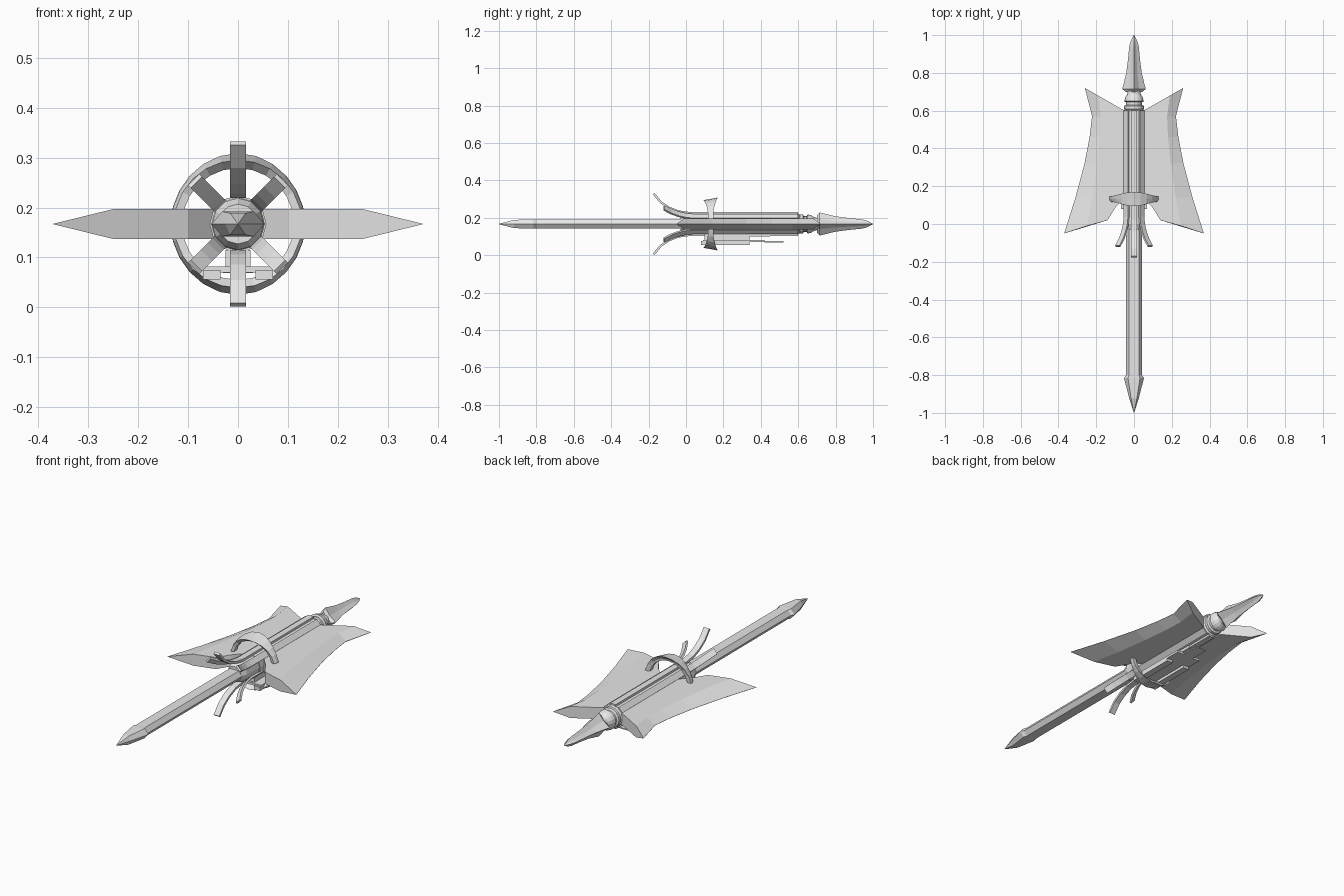
import bpy, bmesh, math
from mathutils import Vector

if "Cube" in bpy.data.objects:
    bpy.data.objects.remove(bpy.data.objects["Cube"])

AXIS = 0.167  # height of the long axis
mat = bpy.data.materials.new("plain_grey")
mat.diffuse_color = (0.8, 0.8, 0.8, 1)
mat.use_nodes = True
mat.node_tree.nodes["Principled BSDF"].inputs["Base Color"].default_value = mat.diffuse_color


def make(name, verts, faces):
    me = bpy.data.meshes.new(name)
    me.from_pydata([Vector(v) for v in verts], [], faces)
    bm = bmesh.new()
    bm.from_mesh(me)
    bmesh.ops.remove_doubles(bm, verts=bm.verts, dist=1e-5)
    bmesh.ops.recalc_face_normals(bm, faces=bm.faces)
    bm.to_mesh(me)
    bm.free()
    me.materials.append(mat)
    ob = bpy.data.objects.new(name, me)
    bpy.context.collection.objects.link(ob)
    return ob


def loft(name, rings, closed=False):
    """Skin a list of equal-length loops, capped unless closed on itself."""
    n, m = len(rings[0]), len(rings)
    faces = []
    for i in range(m if closed else m - 1):
        a, b = i * n, ((i + 1) % m) * n
        faces += [(a + j, a + (j + 1) % n, b + (j + 1) % n, b + j) for j in range(n)]
    if not closed:
        faces += [tuple(range(n)), tuple(range((m - 1) * n, m * n))]
    return make(name, [v for r in rings for v in r], faces)


def lathe(name, profile, sides, valley=1.0):
    """Turn (y, radius) pairs about the long axis; valley < 1 gives a star section."""
    rings = []
    for y, r in profile:
        ring = []
        for k in range(sides):
            a = 2 * math.pi * k / sides
            q = r * (valley if k % 2 else 1)
            ring.append((q * math.cos(a), y, AXIS + q * math.sin(a)))
        rings.append(ring)
    return loft(name, rings)


def box(name, x0, x1, y0, y1, z0, z1):
    return loft(name, [[(x0, y, z0), (x1, y, z0), (x1, y, z1), (x0, y, z1)]
                       for y in (y0, y1)])


# Hexagonal blade with a flared point
blade = []
for y, w, t in [(0.12, .043, .024), (-.80, .043, .024), (-.815, .053, .025),
                (-.92, .026, .022), (-1.0, .001, .001)]:
    blade.append([(sx * w, y, AXIS + sz * t) for sx, sz in
                  [(1, 0), (.6, 1), (-.6, 1), (-1, 0), (-.6, -1), (.6, -1)]])
loft("blade", blade)

# Barrel, sleeve and rear collar
lathe("barrel", [(0.10, .057), (0.60, .057), (0.61, .045)], 12)
lathe("sleeve", [(-0.03, .040), (0.0, .052), (0.11, .054)], 12)
lathe("rear_collar", [(.60, .04), (.61, .052), (.625, .052), (.63, .042), (.645, .042),
                      (.65, .052), (.67, .046), (.69, .034), (.74, .030)], 16)

# Finned tail point
lathe("tail_point", [(.70, .045), (.715, .062), (.75, .053), (.80, .041), (.86, .033),
                     (.94, .025), (.97, .017), (1.0, .001)], 8, .62)


# Rails along the barrel that bend outward into claws
def claw(name, angle, path, half_w, t):
    u = Vector((math.cos(angle), 0, math.sin(angle)))
    s = Vector((-math.sin(angle), 0, math.cos(angle)))
    rings = []
    for i, (y, r) in enumerate(path):
        a, b = path[max(i - 1, 0)], path[min(i + 1, len(path) - 1)]
        d = Vector((b[0] - a[0], b[1] - a[1])).normalized()
        ny, nr = d.y, -d.x
        ring = []
        for k, e in [(-1, -1), (1, -1), (1, 1), (-1, 1)]:
            p = u * (r + e * nr * t) + s * (k * half_w)
            ring.append((p.x, y + e * ny * t, AXIS + p.z))
        rings.append(ring)
    return loft(name, rings)


long_path = [(.60, .058), (.02, .058), (-.04, .067), (-.09, .087), (-.135, .117), (-.173, .162)]
side_path = [(.60, .056), (.04, .056), (0, .061), (-.04, .074), (-.08, .094), (-.118, .122)]
for deg in (90, 270):
    claw("long_claw", math.radians(deg), long_path, .016, .006)
for deg in (45, 135, 225, 315):
    claw("side_claw", math.radians(deg), side_path, .016, .005)

# Guard ring, flaring wider at top and bottom
guard = []
for k in range(24):
    a = 2 * math.pi * k / 24
    f = abs(math.sin(a)) ** 4
    h = .014 + .024 * f
    sec = [(.132 - h, .128), (.132, .134), (.132 + h, .135 + .007 * f),
           (.146, .122), (.144, .112), (.120, .112)]
    guard.append([(r * math.cos(a), y, AXIS + r * math.sin(a)) for y, r in sec])
loft("guard_ring", guard, closed=True)

# Wings: thick inside, tapering to a sharp outer edge; columns run outward
stations = [  # outer edge, ridge, middle, root as (x, y)
    [(.37, -.05), (.25, -.01), (.14, .02), (.10, .085)],
    [(.31, .14), (.22, .14), (.14, .14), (.05, .14)],
    [(.262, .32), (.195, .32), (.13, .32), (.05, .32)],
    [(.235, .46), (.18, .46), (.12, .46), (.05, .46)],
    [(.222, .57), (.175, .57), (.12, .57), (.05, .57)],
    [(.26, .72), (.19, .68), (.12, .64), (.05, .60)],
]
for side, label in ((1, "right_wing"), (-1, "left_wing")):
    rings = []
    for st in stations:
        top = [(side * x, y, AXIS + (.03 if i else .0005)) for i, (x, y) in enumerate(st)]
        low = [(x, y, 2 * AXIS - z) for x, y, z in reversed(top)]
        rings.append(top + low)
    loft(label, rings)

# Slung underside mechanism: twin bars, crossing plate, hangers and thin tongue
for s in (-1, 1):
    a, b = sorted((s * .035, s * .07))
    box("under_bar", a, b, .08, .34, .056, .075)
box("under_plate", -.07, .07, .09, .42, .070, .082)
box("under_tongue", -.03, .03, .42, .52, .069, .075)
box("hanger_block", -.025, .025, .10, .34, .082, .115)
box("rear_hanger", -.02, .02, .34, .45, .100, .115)
